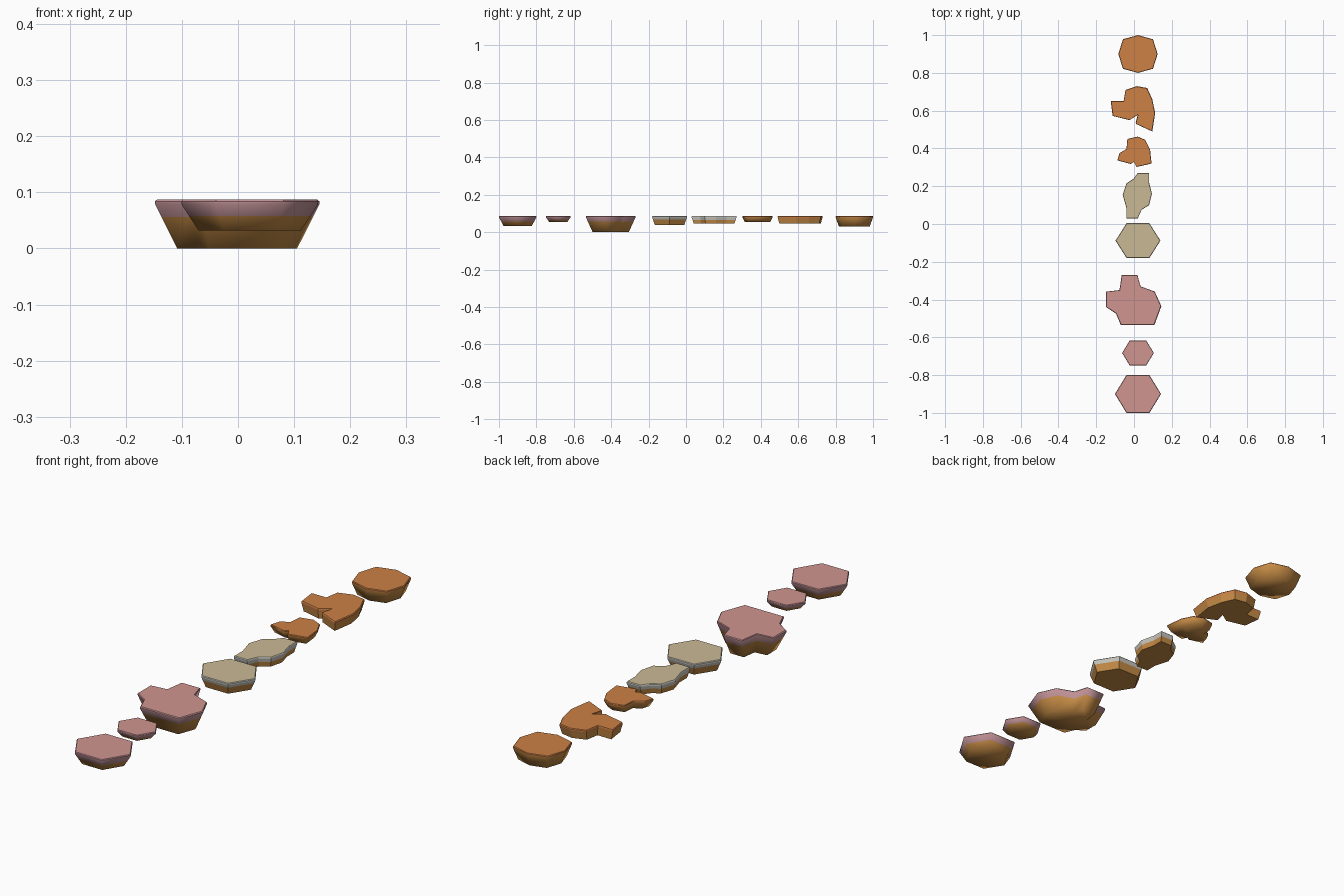
import bpy, bmesh, math

if "Cube" in bpy.data.objects:
    bpy.data.objects.remove(bpy.data.objects["Cube"])


def material(name, rgb):
    m = bpy.data.materials.new(name)
    m.diffuse_color = (*rgb, 1)
    m.use_nodes = True
    m.node_tree.nodes["Principled BSDF"].inputs["Base Color"].default_value = m.diffuse_color
    return m


PINK = material("pink_top", (0.63, 0.30, 0.28))
MAUVE = material("mauve_side", (0.52, 0.28, 0.30))
CREAM = material("cream_top", (0.59, 0.49, 0.30))
WHITE = material("pale_rim", (0.58, 0.57, 0.52))
ORANGE = material("orange_top", (0.61, 0.22, 0.06))
GOLD = material("gold_earth", (0.56, 0.26, 0.06))
TOP = 0.087


def island(name, outline, bottom, taper, mats, band, smooth):
    """Stack of scaled outlines: flat top, small rim, coloured band, earth underside."""
    xs, ys = [p[0] for p in outline], [p[1] for p in outline]
    cx, cy = (min(xs) + max(xs)) / 2, (min(ys) + max(ys)) / 2
    rim = 0.079

    def scale_at(z):
        return 1 + (taper - 1) * (rim - z) / (rim - bottom)

    levels = [(0.975, TOP), (1.0, 0.084), (1.0, rim)]
    if band < rim - 0.002:
        levels.append((scale_at(band), band))
    levels.append((taper, bottom))
    bm = bmesh.new()
    rings = [[bm.verts.new((cx + (x - cx) * s, cy + (y - cy) * s, z))
              for x, y in outline] for s, z in levels]
    n = len(outline)
    top = bm.faces.new(rings[0])
    low = bm.faces.new(rings[-1][::-1])
    low.material_index = 2
    low.smooth = smooth
    for k in range(len(rings) - 1):
        for i in range(n):
            j = (i + 1) % n
            f = bm.faces.new((rings[k][i], rings[k][j], rings[k + 1][j], rings[k + 1][i]))
            # colour by height: rim and band, then earth
            f.material_index = 2 if k == len(rings) - 2 else 1
            f.smooth = smooth and k > 0
    bmesh.ops.recalc_face_normals(bm, faces=bm.faces[:])
    bmesh.ops.triangulate(bm, faces=[top, low], ngon_method='EAR_CLIP')
    me = bpy.data.meshes.new(name)
    bm.to_mesh(me)
    bm.free()
    for m in mats:
        me.materials.append(m)
    bpy.context.collection.objects.link(bpy.data.objects.new(name, me))


def hexagon(cx, cy, rx, ry, flat):
    return [(cx + rx, cy), (cx + flat, cy + ry), (cx - flat, cy + ry),
            (cx - rx, cy), (cx - flat, cy - ry), (cx + flat, cy - ry)]


pink = (PINK, MAUVE, GOLD)
cream = (CREAM, WHITE, GOLD)
orange = (ORANGE, ORANGE, GOLD)

# pink islands
island("pink_hexagon", hexagon(0.021, -0.9, 0.122, 0.1, 0.061), 0.032, 0.75, pink, 0.058, True)
island("pink_small_hexagon", hexagon(0.021, -0.683, 0.084, 0.066, 0.044),
       0.055, 0.74, pink, 0.066, True)
island("pink_large_island", [
    (-0.065, -0.27), (0.018, -0.27), (0.035, -0.33), (0.11, -0.358), (0.145, -0.435),
    (0.108, -0.535), (-0.07, -0.535), (-0.095, -0.475), (-0.148, -0.44),
    (-0.148, -0.358), (-0.077, -0.35)], 0.0, 0.73, pink, 0.056, True)

# cream islands
island("cream_hexagon", hexagon(0.021, -0.088, 0.119, 0.093, 0.06),
       0.037, 0.84, cream, 0.067, False)
island("cream_long_island", [
    (0.02, 0.27), (0.08, 0.27), (0.08, 0.22), (0.095, 0.16), (0.08, 0.10), (0.04, 0.075),
    (0.02, 0.03), (-0.04, 0.03), (-0.04, 0.085), (-0.06, 0.155), (-0.04, 0.215),
    (-0.003, 0.24)], 0.045, 0.9, cream, 0.066, False)

# orange islands
island("orange_small_island", [
    (-0.035, 0.45), (0.02, 0.463), (0.06, 0.445), (0.085, 0.395), (0.093, 0.32),
    (0.013, 0.302), (0.0, 0.328), (-0.018, 0.318), (-0.088, 0.337), (-0.077, 0.375),
    (-0.04, 0.397)], 0.055, 0.85, orange, 0.079, True)
island("orange_curved_island", [
    (-0.045, 0.71), (0.015, 0.73), (0.07, 0.72), (0.097, 0.66), (0.112, 0.587),
    (0.097, 0.49), (0.01, 0.53), (0.023, 0.58), (-0.023, 0.55), (-0.113, 0.572),
    (-0.123, 0.65), (-0.055, 0.65)], 0.045, 0.92, orange, 0.072, False)
octagon = [(0.021 + 0.104 * math.cos(a), 0.9 + 0.102 * math.sin(a))
           for a in (i * math.pi / 4 for i in range(8))]
octagon = [(x + (0.006 if x > 0.05 else -0.006 if x < -0.01 else 0) * (abs(y - 0.9) > 0.03),
            y + (0.006 if y > 0.91 else -0.006 if y < 0.89 else 0) * (abs(y - 0.9) < 0.09))
           for x, y in octagon]
octagon = [(x, max(0.8, min(1.0, y))) for x, y in octagon]
island("orange_octagon", octagon, 0.03, 0.82, orange, 0.079, True)
